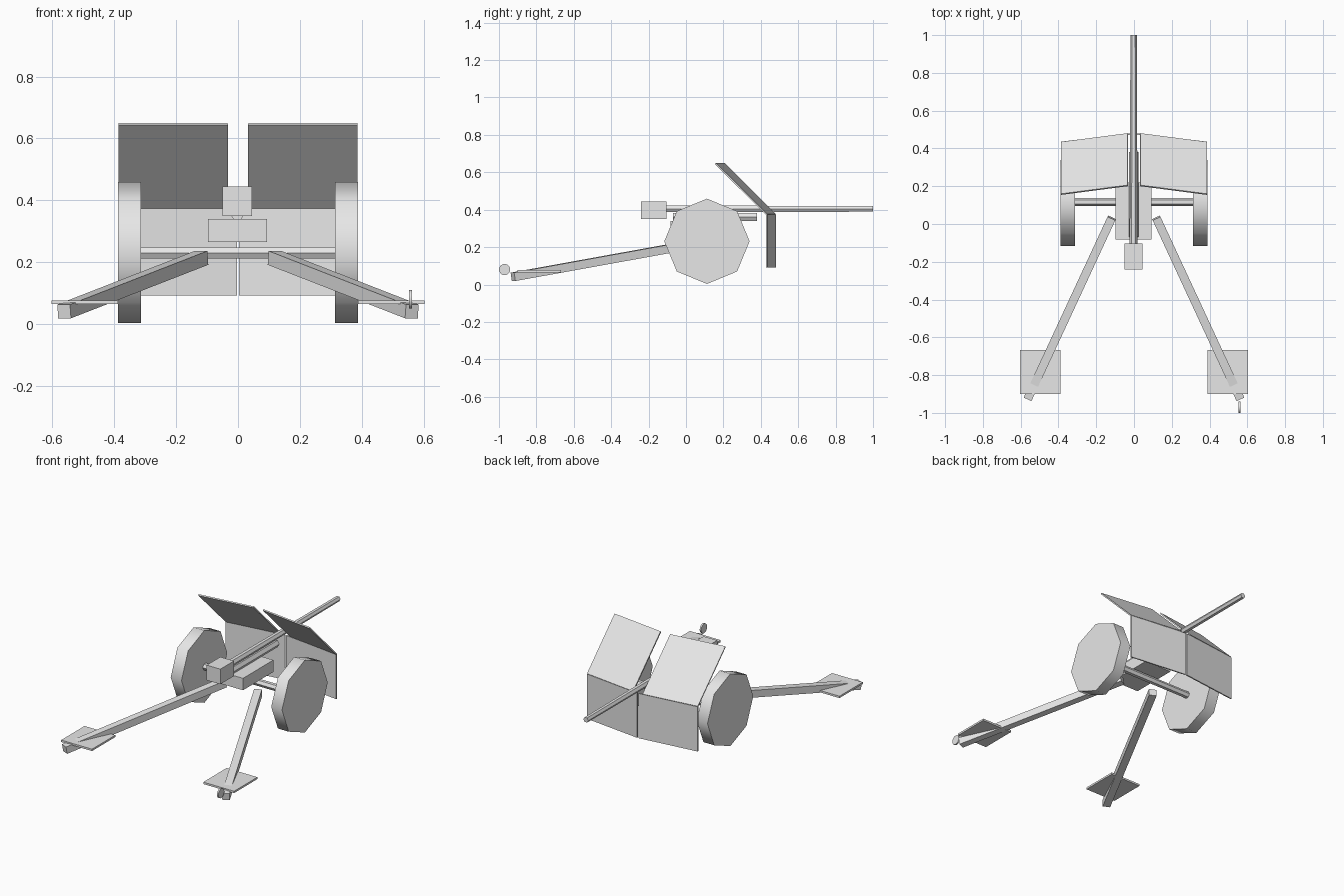
import bpy, bmesh, math
from mathutils import Vector

if "Cube" in bpy.data.objects:
    bpy.data.objects.remove(bpy.data.objects["Cube"])

grey = bpy.data.materials.new("plain_grey")
grey.use_nodes = True
grey.diffuse_color = (0.8, 0.8, 0.8, 1)
grey.node_tree.nodes["Principled BSDF"].inputs["Base Color"].default_value = (0.8, 0.8, 0.8, 1)


def finish(name, bm):
    bmesh.ops.recalc_face_normals(bm, faces=bm.faces)
    mesh = bpy.data.meshes.new(name)
    bm.to_mesh(mesh)
    bm.free()
    mesh.materials.append(grey)
    obj = bpy.data.objects.new(name, mesh)
    bpy.context.collection.objects.link(obj)
    return obj


def box(name, low, high):
    """Axis-aligned box between two corners."""
    low, high = Vector(low), Vector(high)
    bm = bmesh.new()
    bmesh.ops.create_cube(bm, size=1)
    for v in bm.verts:
        v.co = (low + high) / 2 + v.co * (high - low)
    return finish(name, bm)


def prism(name, start, end, sides, r1, r2=None, phase=0.0):
    """Regular prism (or taper) between two points."""
    start, end = Vector(start), Vector(end)
    axis = (end - start).normalized()
    side = axis.cross(Vector((0, 0, 1))).normalized()
    up = side.cross(axis)
    bm = bmesh.new()
    rings = []
    for centre, r in ((start, r1), (end, r2 or r1)):
        angles = [phase + math.tau * i / sides for i in range(sides)]
        rings.append([bm.verts.new(centre + r * (side * math.cos(a) + up * math.sin(a)))
                      for a in angles])
    for ring in rings:
        bm.faces.new(ring)
    for i in range(sides):
        j = (i + 1) % sides
        bm.faces.new((rings[0][i], rings[0][j], rings[1][j], rings[1][i]))
    return finish(name, bm)


def panel(name, inner, outer, rise):
    """Thin plate swept from a base edge."""
    a, b, rise = Vector(inner), Vector(outer), Vector(rise)
    bm = bmesh.new()
    bm.faces.new([bm.verts.new(p) for p in (a, b, b + rise, a + rise)])
    obj = finish(name, bm)
    solid = obj.modifiers.new("thickness", 'SOLIDIFY')
    solid.thickness = 0.008
    solid.offset = 0
    return obj


def smooth(obj, degrees):
    bpy.ops.object.select_all(action='DESELECT')
    obj.select_set(True)
    bpy.context.view_layer.objects.active = obj
    bpy.ops.object.shade_smooth_by_angle(angle=math.radians(degrees))


# Barrel, recoil tube, cradle and breech
prism("barrel", (-0.002, -0.11, 0.405), (-0.002, 1.0, 0.404), 6, 0.021, 0.017)
prism("recoil_tube", (-0.002, -0.07, 0.36), (-0.002, 0.38, 0.36), 6, 0.025)
box("cradle", (-0.097, -0.083, 0.265), (0.093, 0.22, 0.34))
box("breech", (-0.05, -0.24, 0.35), (0.045, -0.104, 0.445))

# Axle
prism("axle", (-0.33, 0.117, 0.23), (0.33, 0.117, 0.23), 6, 0.021)

for label, s in (("left", 1), ("right", -1)):
    # Eight-sided wheel
    wheel = prism(label + "_wheel", (s * 0.313, 0.112, 0.231), (s * 0.388, 0.112, 0.231),
                  8, 0.228)
    smooth(wheel, 60)

    # Split trail with ground plate
    prism(label + "_trail", (s * 0.118, 0.032, 0.214), (s * 0.562, -0.925, 0.041),
          4, 0.032, phase=math.pi / 4)
    xs = sorted((s * 0.388, s * 0.603))
    box(label + "_ground_plate", (xs[0], -0.9, 0.065), (xs[1], -0.668, 0.077))

    # Upright lower shield and sloped upper shield
    panel(label + "_lower_shield", (s * 0.004, 0.478, 0.092), (s * 0.386, 0.432, 0.092),
          (0, 0, 0.282))
    panel(label + "_upper_shield", (s * 0.033, 0.478, 0.374), (s * 0.386, 0.432, 0.374),
          (0, -0.275, 0.273))

# Towing disc on one trail end
tow = prism("towing_disc", (0.553, -0.97, 0.08), (0.563, -0.97, 0.08), 16, 0.03)
smooth(tow, 40)
